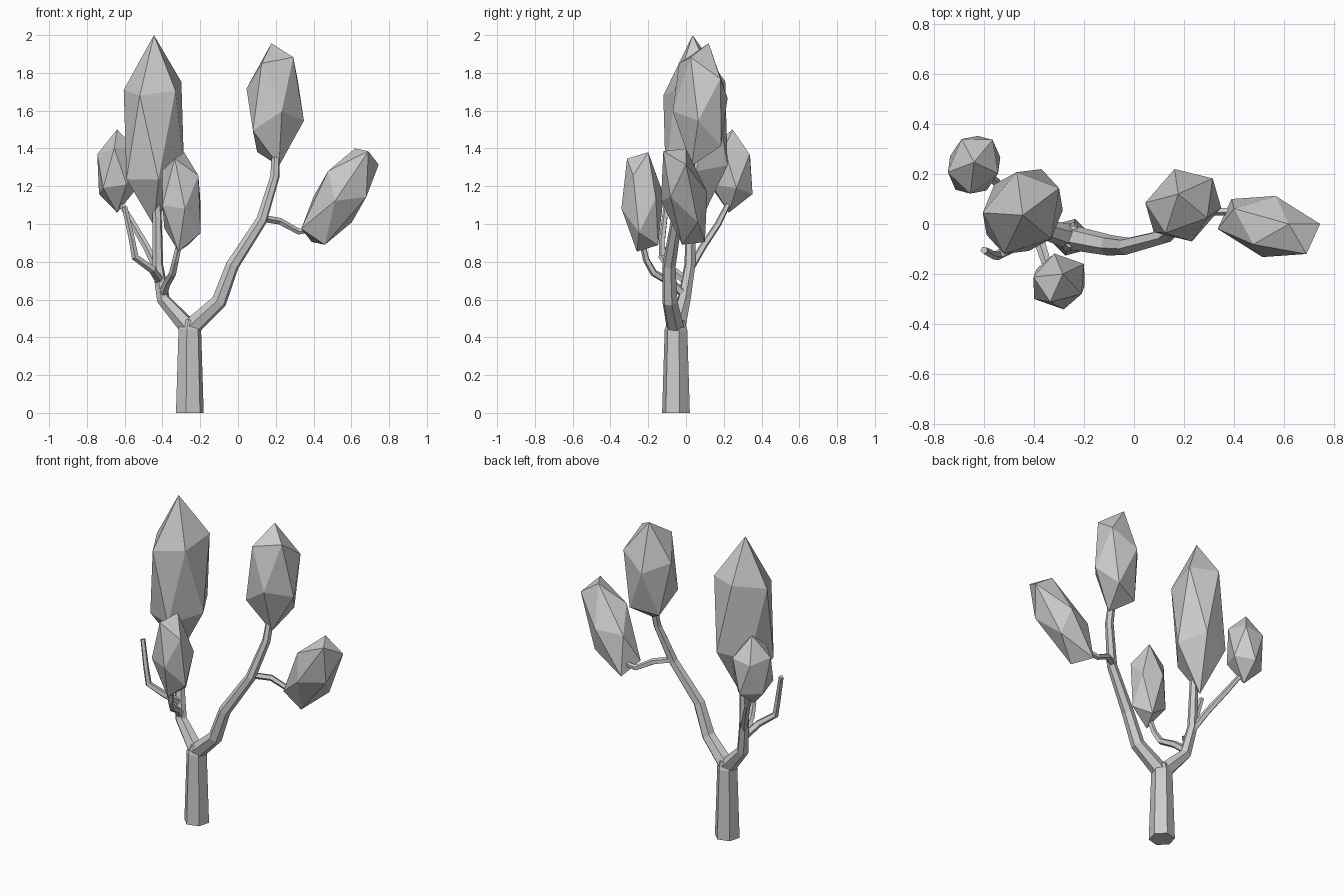
import bpy, bmesh, math
from mathutils import Vector, Matrix

if "Cube" in bpy.data.objects:
    bpy.data.objects.remove(bpy.data.objects["Cube"])


def finish(bm, name):
    bmesh.ops.recalc_face_normals(bm, faces=bm.faces[:])
    me = bpy.data.meshes.new(name)
    bm.to_mesh(me)
    bm.free()
    ob = bpy.data.objects.new(name, me)
    bpy.context.collection.objects.link(ob)
    return ob


# Faceted tapering tube along a path of (x, y, z, radius) points
def limb(name, path, sides=6, spin=15):
    bm = bmesh.new()
    pts = [Vector(p[:3]) for p in path]
    rings = []
    for i, p in enumerate(pts):
        d = Vector((0, 0, 0))
        if i > 0:
            d += (p - pts[i - 1]).normalized()
        if i < len(pts) - 1:
            d += (pts[i + 1] - p).normalized()
        d.normalize()
        u = d.cross(Vector((0, 1, 0))).normalized()
        v = d.cross(u)
        ring = []
        for k in range(sides):
            a = math.radians(spin) + math.tau * k / sides
            ring.append(bm.verts.new(p + path[i][3] * (u * math.cos(a) + v * math.sin(a))))
        rings.append(ring)
    for lo, hi in zip(rings, rings[1:]):
        for k in range(sides):
            n = (k + 1) % sides
            bm.faces.new((lo[k], lo[n], hi[n], hi[k]))
    bm.faces.new(rings[0])
    bm.faces.new(rings[-1])
    return finish(bm, name)


# Unit icosahedron: pole, upper ring, and their opposites
H = 1 / math.sqrt(5)
HALF = [Vector((0, 0, 1))] + [
    Vector((2 * H * math.cos(math.tau * k / 5), 2 * H * math.sin(math.tau * k / 5), H))
    for k in range(5)]


# Stretched icosahedron, placed by its centre and the three corners of one face
def foliage(name, centre, a, b, c):
    unit = Matrix(HALF[:3]).transposed()
    m = Matrix((a, b, c)).transposed() @ unit.inverted()
    bm = bmesh.new()
    for p in HALF:
        for s in (1, -1):
            bm.verts.new(Vector(centre) + m @ (p * s))
    bmesh.ops.convex_hull(bm, input=bm.verts[:])
    return finish(bm, name)


# Trunk and the two main boughs
limb("trunk", [(-.255, -.053, 0, .076), (-.255, -.053, .44, .062), (-.25, -.05, .49, .045)])
limb("right_bough", [(-.25, -.055, .45, .05), (-.1, -.085, .59, .042), (-.03, -.09, .78, .036),
                     (.125, -.05, 1.02, .03), (.195, .01, 1.25, .025), (.2, .04, 1.38, .022)])
limb("left_bough", [(-.26, -.05, .45, .05), (-.395, -.01, .6, .036), (-.425, .02, .78, .03),
                    (-.43, .03, 1.12, .024)])

# Thin side branches
limb("right_twig", [(.13, -.04, 1.03, .02), (.22, .02, 1.015, .019), (.32, .05, .96, .017),
                    (.4, .05, .97, .015)], 5)
limb("front_twig", [(-.4, 0, .62, .025), (-.375, -.08, .69, .022), (-.345, -.17, .74, .02),
                    (-.33, -.21, .81, .018), (-.31, -.23, .9, .016)], 5)
limb("back_twig", [(-.425, .02, .76, .022), (-.485, .09, .88, .02), (-.555, .17, 1.0, .018),
                   (-.615, .22, 1.1, .015)], 5)
limb("bare_twig", [(-.415, 0, .7, .024), (-.455, -.08, .76, .022), (-.545, -.125, .825, .02),
                   (-.562, -.125, .92, .017), (-.6, -.105, 1.09, .015)], 5)

# Leaf clumps
foliage("tall_foliage", (-.445, .05, 1.495),
        (0, -.015, .505), (-.075, -.17, .185), (-.16, -.005, .215))
foliage("upper_right_foliage", (.197, .075, 1.632),
        (-.02, .045, .325), (-.035, .145, .035), (-.152, .01, .085))
foliage("lower_right_foliage", (.54, -.01, 1.145),
        (.08, .01, .255), (.15, -.11, .24), (.205, .01, .17))
foliage("back_foliage", (-.64, .237, 1.28),
        (0, .01, .22), (-.105, -.03, .09), (-.05, .103, .07))
foliage("front_foliage", (-.30, -.23, 1.117),
        (.015, .03, .263), (.09, -.05, .14), (.1, .07, .02))
